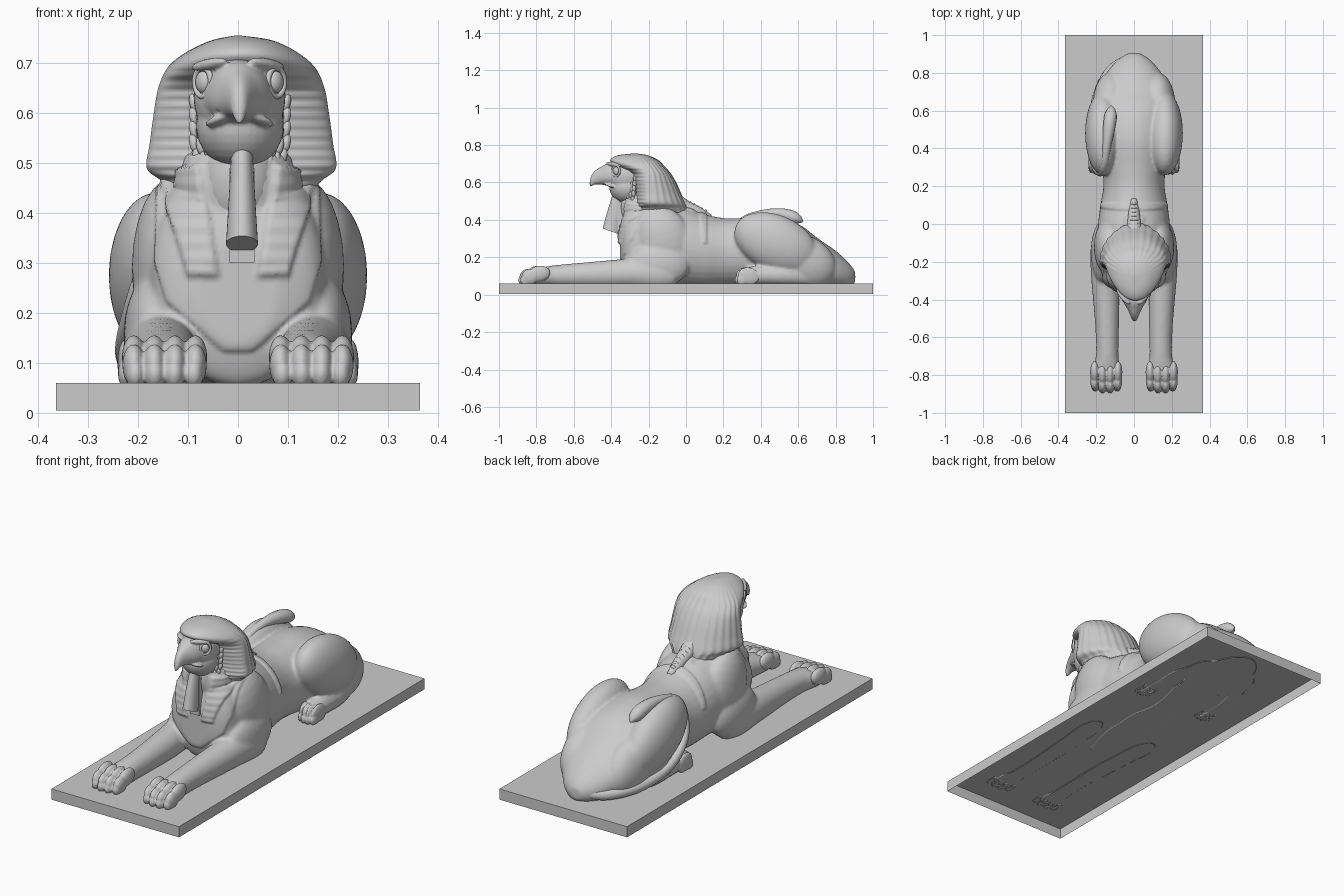
import bpy, bmesh, math
from mathutils import Vector, Matrix, Euler

if "Cube" in bpy.data.objects:
    bpy.data.objects.remove(bpy.data.objects["Cube"])

TOP = 0.06  # plinth top


def catmull(p, sub):
    out = []
    for i in range(len(p) - 1):
        a, b, c, d = p[max(i - 1, 0)], p[i], p[i + 1], p[min(i + 2, len(p) - 1)]
        for k in range(sub):
            t = k / sub
            out.append([0.5 * (2 * q + (r - o) * t + (2 * o - 5 * q + 4 * r - s) * t * t
                        + (3 * q - o - 3 * r + s) * t ** 3) for o, q, r, s in zip(a, b, c, d)])
    return out + [list(p[-1])]


def loft(bm, secs, axis='Y', seg=32, sub=4, warp=None):
    """Sections (x, y, z, rx, r_plus, r_minus) stacked along an axis."""
    rings = []
    for x, y, z, rx, rp, rm in catmull([s if len(s) == 6 else (*s, s[4]) for s in secs], sub):
        ring = []
        for i in range(seg):
            a = 2 * math.pi * i / seg
            v = math.sin(a) * (rp if math.sin(a) > 0 else rm)
            co = Vector((x + math.cos(a) * rx, y, z))
            co[1 if axis == 'Z' else 2] += v
            ring.append(bm.verts.new(warp(co, a) if warp else co))
        rings.append(ring)
    faces = [bm.faces.new(rings[0]), bm.faces.new(rings[-1])]
    for r, s in zip(rings, rings[1:]):
        for i in range(seg):
            faces.append(bm.faces.new((r[i], r[(i + 1) % seg], s[(i + 1) % seg], s[i])))
    bmesh.ops.recalc_face_normals(bm, faces=faces)


def ball(bm, loc, rad, rot=(0, 0, 0), seg=24):
    m = Matrix.LocRotScale(Vector(loc), Euler([math.radians(r) for r in rot]), Vector(rad))
    bmesh.ops.create_uvsphere(bm, u_segments=seg, v_segments=seg // 2, radius=1, matrix=m)


def fuse(bm, voxel, soften):
    """Melt overlapping closed shapes into one smooth skin."""
    me = bpy.data.meshes.new("tmp")
    bm.to_mesh(me)
    bm.free()
    o = bpy.data.objects.new("tmp", me)
    bpy.context.collection.objects.link(o)
    r = o.modifiers.new("fuse", 'REMESH')
    r.mode, r.voxel_size = 'VOXEL', voxel
    s = o.modifiers.new("soften", 'SMOOTH')
    s.factor, s.iterations = .5, soften
    out = bmesh.new()
    out.from_mesh(bpy.data.meshes.new_from_object(o.evaluated_get(bpy.context.evaluated_depsgraph_get())))
    bpy.data.objects.remove(o)
    return out


def finish(name, bm, smooth=True, clip=True):
    if clip:
        bmesh.ops.bisect_plane(bm, geom=bm.verts[:] + bm.edges[:] + bm.faces[:], plane_co=(0, 0, TOP - .003),
                               plane_no=(0, 0, 1), clear_inner=True)
    bmesh.ops.recalc_face_normals(bm, faces=bm.faces)
    me = bpy.data.meshes.new(name)
    bm.to_mesh(me)
    bm.free()
    for p in me.polygons:
        p.use_smooth = smooth
    o = bpy.data.objects.new(name, me)
    bpy.context.collection.objects.link(o)
    return o


def depth(u, v, poly):
    """Distance inside a convex counter-clockwise outline."""
    return min(((bx - ax) * (v - ay) - (by - ay) * (u - ax)) / math.hypot(bx - ax, by - ay)
               for (ax, ay), (bx, by) in zip(poly, poly[1:] + poly[:1]))


# Plinth: slab open underneath
bm = bmesh.new()
bmesh.ops.create_cube(bm, size=1, matrix=Matrix.LocRotScale(Vector((0, 0, .0325)), None, Vector((.728, 2, .055))))
bmesh.ops.delete(bm, geom=[f for f in bm.faces if f.calc_center_median().z < .01], context='FACES_ONLY')
finish("plinth", bm, False, False)

# Body: trunk, neck, shoulders, legs and haunches fused into one skin
bm = bmesh.new()
loft(bm, [(0, -.345, .24, .08, .1), (0, -.315, .25, .15, .19), (0, -.25, .27, .175, .22), (0, -.1, .26, .19, .225),
          (0, 0, .25, .19, .215), (0, .1, .23, .178, .2), (0, .2, .225, .162, .185), (0, .3, .225, .17, .185),
          (0, .45, .22, .19, .195), (0, .6, .2, .205, .178), (0, .7, .165, .195, .14), (0, .8, .13, .145, .105),
          (0, .87, .105, .085, .065), (0, .905, .095, .03, .03)])
ball(bm, (0, -.24, .46), (.11, .1, .13))
for s in (1, -1):
    ball(bm, (s * .13, -.12, .29), (.083, .15, .185), (18, 0, 0))
    ball(bm, (s * .163, -.15, .16), (.066, .17, .12))
    loft(bm, [(s * .17, -.06, .1, .04, .05), (s * .166, -.14, .11, .065, .085), (s * .155, -.28, .115, .072, .08),
              (s * .147, -.4, .11, .07, .075), (s * .142, -.56, .105, .062, .066), (s * .142, -.7, .1, .06, .058),
              (s * .146, -.77, .095, .074, .05), (s * .147, -.83, .085, .07, .04), (s * .147, -.86, .08, .05, .025)])
    ball(bm, (s * .163, .48, .275), (.096, .235, .15), (-24, 0, 0), 32)
    ball(bm, (s * .125, .62, .18), (.095, .19, .14), (-24, 0, 0), 32)
    loft(bm, [(s * .192, .28, .085, .03, .03), (s * .192, .32, .1, .042, .045), (s * .19, .42, .105, .045, .05),
              (s * .18, .55, .1, .05, .05), (s * .15, .68, .085, .035, .035)])
bm = fuse(bm, .0075, 14)

# Raised collar, lappets and shawl edge pressed out of the skin
collar = [(-.03, .12), (.03, .12), (.145, .22), (.168, .3), (.165, .45), (.1, .52), (-.1, .52), (-.165, .45),
          (-.168, .3), (-.145, .22)]
lappet = [(.035, .27), (.1, .27), (.16, .48), (.065, .5)]
shawl = [(-.25, .45), (.03, .44), (.115, .40), (.115, .6), (-.25, .6)]
strap = [(.085, .27), (.115, .27), (.115, .5), (.06, .5)]
ramp = lambda d: max(0, min(1, d / .008))
bm.normal_update()
moves = []
for v in bm.verts:
    x, y, z = v.co
    h = 0
    if -.4 < y < -.16:
        h = .008 * ramp(depth(x, z, collar))
        h += ramp(depth(abs(x), z, lappet)) * (.012 + .0012 * math.sin(z * 2 * math.pi / .03))
    h = max(h, .008 * ramp(max(depth(y, z, shawl), depth(y, z, strap))))
    moves.append(v.normal * h)
for v, m in zip(bm.verts, moves):
    v.co += m
finish("body", bm)

# Toes of front and hind paws, each with a knuckle and a blunt tip
front, hind = bmesh.new(), bmesh.new()
for s in (1, -1):
    for i in range(4):
        k = i - 1.5
        back = .01 * abs(k)
        ball(front, (s * .147 + k * .041, -.8 + back, .112), (.024, .06, .043), (10, 0, 0), 20)
        ball(front, (s * .147 + k * .041, -.85 + back, .095), (.023, .045, .043), seg=20)
        ball(front, (s * .147 + k * .039, -.872 + back, .078), (.02, .03, .03), seg=20)
        ball(hind, (s * .192 + k * .023, .32 + back, .1), (.015, .06, .046), (-12, 0, 0), 16)
        ball(hind, (s * .192 + k * .023, .285 + back, .08), (.014, .03, .03), seg=16)
finish("front_toes", fuse(front, .0045, 3))
finish("hind_toes", fuse(hind, .0045, 2))

# Tail: wraps the left haunch and ends in a tuft on the back
cu = bpy.data.curves.new("tail_path", 'CURVE')
cu.dimensions, cu.bevel_depth, cu.bevel_resolution = '3D', 1, 5
path = [(0, .875, .1, .025), (-.09, .855, .09, .028), (-.17, .75, .09, .027), (-.21, .62, .095, .026),
        (-.225, .45, .12, .025), (-.21, .31, .2, .023), (-.18, .265, .3, .021), (-.16, .29, .4, .02),
        (-.145, .41, .435, .022), (-.13, .52, .432, .034), (-.12, .6, .405, .034), (-.12, .625, .39, .004)]
sp = cu.splines.new('NURBS')
sp.points.add(len(path) - 1)
for p, q in zip(sp.points, path):
    p.co, p.radius = (*q[:3], 1), q[3]
sp.use_endpoint_u, sp.order_u, sp.resolution_u = True, 3, 8
tmp = bpy.data.objects.new("tail_path", cu)
bpy.context.collection.objects.link(tmp)
bm = bmesh.new()
bm.from_mesh(bpy.data.meshes.new_from_object(tmp.evaluated_get(bpy.context.evaluated_depsgraph_get())))
bpy.data.objects.remove(tmp)
finish("tail", bm)


# Headdress with pleats: horizontal in front, fanned behind
def pleat(co, a):
    if math.sin(a) > 0:
        k = .0025 * math.cos(28 * a) * min(1, (.757 - co.z) / .06)
        co += Vector((math.cos(a), math.sin(a), 0)) * k
    elif co.z < .69:
        co.y += .002 * math.sin(co.z * 2 * math.pi / .02)
    return co


bm = bmesh.new()
cx = .008
loft(bm, [(cx, -.18, .44, .14, .19, .08), (cx, -.19, .465, .16, .195, .075), (cx, -.2, .49, .188, .195, .07),
          (cx, -.2, .54, .182, .172, .07), (cx, -.2, .6, .174, .145, .08), (cx, -.2, .65, .165, .115, .1),
          (cx, -.22, .69, .147, .1, .16), (cx, -.24, .72, .113, .09, .165), (cx, -.265, .745, .062, .06, .1),
          (0, -.27, .755, .006, .006, .01)], 'Z', 112, 10, pleat)
finish("headdress", bm)

# Gathered tail of the headdress down the spine
bm = bmesh.new()
loft(bm, [(0, -.06, .51, .045, .05), (0, 0, .475, .036, .035), (0, .07, .44, .028, .032), (0, .135, .41, .015, .018)])
for i in range(7):
    ball(bm, (0, -.02 + i * .021, .5 - i * .011), (.034 - i * .003, .009, .022), seg=14)
finish("headdress_tail", bm)

# Falcon face: skull, jaw, brows, hooked beak and drooping mouth edge
bm = bmesh.new()
ball(bm, (.003, -.31, .635), (.092, .115, .11), seg=40)
ball(bm, (.004, -.31, .575), (.088, .1, .088), seg=32)
loft(bm, [(0, -.34, .625, .085, .085, .06), (.002, -.41, .63, .06, .075, .05), (.003, -.45, .63, .038, .056, .042),
          (.003, -.485, .625, .022, .039, .036), (.003, -.505, .608, .014, .03, .028), (.003, -.515, .592, .005, .014, .014)])
for s in (1, -1):
    ball(bm, (s * .058, -.385, .697), (.016, .055, .012), (-8, 0, s * -40), 16)
    ball(bm, (.003 + s * .04, -.41, .587), (.038, .018, .009), (0, s * 18, s * 40), 16)
finish("face", fuse(bm, .0045, 3))

# Eyes with raised rims
bm = bmesh.new()
for s in (1, -1):
    m = Matrix.Translation((.003 + s * .073, -.374, .662)) @ Euler((math.pi / 2, 0, math.radians(s * 50))).to_matrix().to_4x4()
    bmesh.ops.create_uvsphere(bm, u_segments=24, v_segments=12, radius=1, matrix=m @ Matrix.Diagonal((.019, .022, .012, 1)))
    rim = []
    for i in range(32):
        a = 2 * math.pi * i / 32
        rim.append([bm.verts.new(m @ Vector(((.025 + .006 * math.cos(b)) * math.cos(a), (.029 + .006 * math.cos(b)) * math.sin(a),
                                             .006 * math.sin(b)))) for b in [math.pi * j / 4 for j in range(8)]])
    for i in range(32):
        for j in range(8):
            bm.faces.new((rim[i][j], rim[i - 1][j], rim[i - 1][j - 1], rim[i][j - 1]))
finish("eyes", bm)

# Neck feathers in overlapping rows
bm = bmesh.new()
for s in (1, -1):
    for row in range(3):
        for i in range(8):
            ball(bm, (.004 + s * (.092 - row * .014 - .035 * max(0, i - 3) / 5), -.272 - row * .014 - .003 * i,
                      .62 - i * .027 - row * .006), (.01, .011, .02), (0, s * 12, 0), 10)
ball(bm, (0, -.27, .47), (.085, .085, .12))
finish("neck_feathers", bm)

# False beard and its support
bm = bmesh.new()
loft(bm, [(cx, -.365, .51, .022, .03), (cx, -.385, .42, .027, .038), (cx, -.4, .338, .032, .045)], 'Z', 28, 4,
     lambda co, a: co - Vector((0, 0, .016 * math.sin(a))))
beard = finish("beard", bm)
bm = bmesh.new()
bmesh.ops.create_cube(bm, size=1, matrix=Matrix.LocRotScale(Vector((cx, -.335, .395)), None, Vector((.05, .06, .19))))
finish("beard_support", bm, False)
beard.select_set(True)
bpy.context.view_layer.objects.active = beard
bpy.ops.object.shade_smooth_by_angle()
